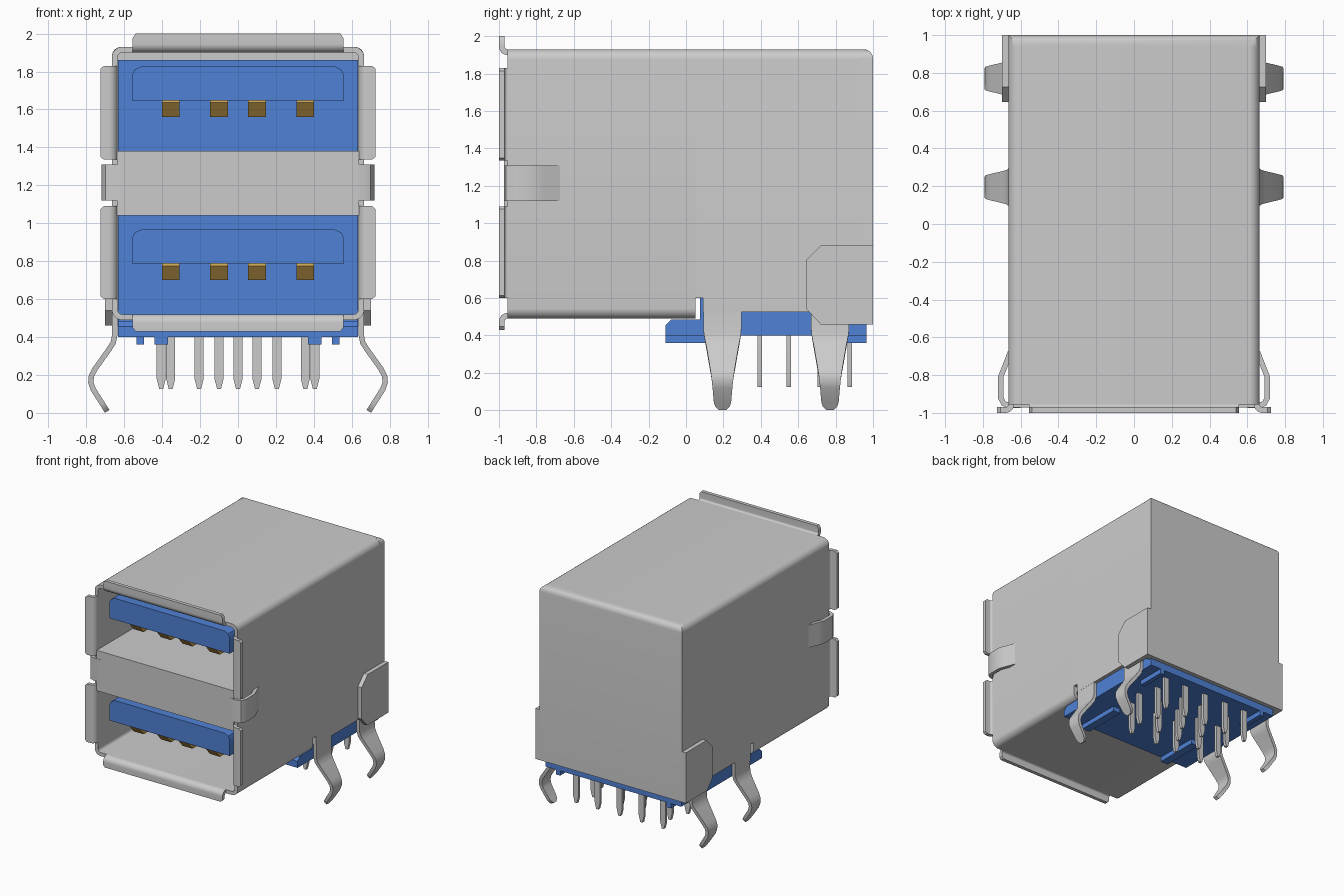
import bpy, bmesh, math
from mathutils import Vector

if "Cube" in bpy.data.objects:
    bpy.data.objects.remove(bpy.data.objects["Cube"], do_unlink=True)


def material(name, rgb):
    m = bpy.data.materials.new(name)
    m.use_nodes = True
    m.diffuse_color = (*rgb, 1)
    bsdf = m.node_tree.nodes["Principled BSDF"]
    bsdf.inputs["Base Color"].default_value = (*rgb, 1)
    bsdf.inputs["Roughness"].default_value = 0.6
    return m


STEEL = material("steel grey", (0.6, 0.6, 0.6))
BLUE = material("plastic blue", (0.08, 0.22, 0.67))
GOLD = material("contact gold", (0.65, 0.40, 0.09))


def place(axis, u, v, d):
    # 2D profile point (u, v) at depth d along the given axis
    return {"x": (d, u, v), "y": (u, d, v), "z": (u, v, d)}[axis]


def finish(name, bm, mat):
    bmesh.ops.recalc_face_normals(bm, faces=bm.faces)
    me = bpy.data.meshes.new(name)
    bm.to_mesh(me)
    bm.free()
    ob = bpy.data.objects.new(name, me)
    bpy.context.collection.objects.link(ob)
    me.materials.append(mat)
    bpy.ops.object.select_all(action="DESELECT")
    ob.select_set(True)
    bpy.context.view_layer.objects.active = ob
    bpy.ops.object.shade_smooth_by_angle(angle=math.radians(35))


def prism(name, pts, axis, a, b, mat):
    bm = bmesh.new()
    lo = [bm.verts.new(place(axis, u, v, a)) for u, v in pts]
    hi = [bm.verts.new(place(axis, u, v, b)) for u, v in pts]
    bm.faces.new(lo)
    bm.faces.new(hi)
    for i in range(len(pts)):
        j = (i + 1) % len(pts)
        bm.faces.new((lo[i], lo[j], hi[j], hi[i]))
    finish(name, bm, mat)


def box(name, x, y, z, mat):
    prism(name, [(x[0], y[0]), (x[1], y[0]), (x[1], y[1]), (x[0], y[1])], "z", *z, mat)


def fillet(pts, r, closed=False, n=6):
    # round the corners of a path
    out = []
    for i, p in enumerate(pts):
        if not closed and i in (0, len(pts) - 1):
            out.append(tuple(p))
            continue
        p = Vector(p)
        d0 = (Vector(pts[i - 1]) - p).normalized()
        d1 = (Vector(pts[(i + 1) % len(pts)]) - p).normalized()
        half = d0.angle(d1) / 2
        t = r / math.tan(half)
        c = p + (d0 + d1).normalized() * (r / math.sin(half))
        s, e = p + d0 * t - c, p + d1 * t - c
        for k in range(n + 1):
            out.append(tuple(c + s.lerp(e, k / n).normalized() * r))
    return out


def ribbon(name, path, t, axis, spans, mat, closed=False):
    # bent sheet following a path; spans holds one (a, b) width, or one per point
    n = len(path)
    if isinstance(spans, tuple):
        spans = [spans] * n
    bm = bmesh.new()
    rings = []
    for i in range(n):
        p = Vector(path[i])
        before = (p - Vector(path[i - 1])).normalized() if closed or i > 0 else None
        after = (Vector(path[(i + 1) % n]) - p).normalized() if closed or i < n - 1 else before
        before = before or after
        d = (before + after).normalized()
        off = Vector((-d.y, d.x)) * (t / 2 / max(d.dot(after), 0.4))
        l, r = p + off, p - off
        a, b = spans[i]
        rings.append([bm.verts.new(place(axis, q.x, q.y, w)) for q, w in
                      ((l, a), (r, a), (r, b), (l, b))])
    for i in range(n if closed else n - 1):
        A, B = rings[i], rings[(i + 1) % n]
        for k in range(4):
            m = (k + 1) % 4
            bm.faces.new((A[k], A[m], B[m], B[k]))
    if not closed:
        bm.faces.new(rings[0])
        bm.faces.new(rings[-1])
    finish(name, bm, mat)


def flare(name, path, axis, a, b):
    # lip whose outermost edge has slightly clipped corners
    path = fillet(path, 0.03)
    (u0, v0), (u1, v1) = path[-2:]
    k = 0.6
    path.insert(-1, (u0 + (u1 - u0) * k, v0 + (v1 - v0) * k))
    spans = [(a, b)] * (len(path) - 1) + [(a + 0.015, b - 0.015)]
    ribbon(name, path, 0.03, axis, spans, STEEL)


# Sheet metal shell: closed tube in front, open underneath behind
X, TOP, BOT = 0.65, 1.915, 0.505
ribbon("shell_front", fillet([(-X, BOT), (X, BOT), (X, TOP), (-X, TOP)], 0.04, True),
       0.03, "y", (-0.955, 0.05), STEEL, closed=True)
for name, low, y in (("shell_slot", 0.60, (0.05, 0.09)), ("shell_rear", 0.525, (0.09, 0.94))):
    ribbon(name, fillet([(-X, low), (-X, TOP), (X, TOP), (X, low)], 0.04), 0.03, "y", y, STEEL)

# Rear wall with rounded top edges
bm = bmesh.new()
bmesh.ops.create_cube(bm, size=1)
for v in bm.verts:
    v.co = (v.co.x * 1.33, 0.97 + v.co.y * 0.06, 1.195 + v.co.z * 1.47)
top = [e for e in bm.edges if all(v.co.z > 1.9 for v in e.verts)
       and not all(v.co.y < 0.95 for v in e.verts)]
bmesh.ops.bevel(bm, geom=top, offset=0.05, segments=6, profile=0.5, affect="EDGES")
finish("rear_wall", bm, STEEL)

# Front lips above and below
flare("top_lip", [(-0.93, TOP), (-0.985, TOP), (-0.985, 2.0)], "x", -0.555, 0.555)
flare("bottom_lip", [(-0.93, BOT), (-0.985, BOT), (-0.985, 0.43)], "x", -0.555, 0.555)

# Divider between the two ports
box("port_divider", (-0.637, 0.637), (-0.972, 0.1), (1.04, 1.38), STEEL)

# Housing: tall rear block with a low base reaching forward under the shell
prism("housing", [(-0.11, 0.40), (0.965, 0.40), (0.965, 1.86), (0.075, 1.86), (0.075, 0.485),
                  (-0.08, 0.485), (-0.11, 0.455)], "x", -0.632, 0.632, BLUE)

# Tongue and spring contacts of each port
for port, z in (("lower", 0.0), ("upper", 0.86)):
    prism(port + "_tongue",
          [(-0.56, 0.787 + z), (0.56, 0.787 + z), (0.56, 0.92 + z), (0.545, 0.95 + z),
           (0.51, 0.967 + z), (-0.51, 0.967 + z), (-0.545, 0.95 + z), (-0.56, 0.92 + z)],
          "y", -0.91, 0.1, BLUE)
    for x in (-0.355, -0.1, 0.1, 0.355):
        path = [(0.1, 0.776 + z), (-0.55, 0.772 + z), (-0.74, 0.711 + z),
                (-0.81, 0.711 + z), (-0.87, 0.782 + z)]
        ribbon(port + "_contact", path, 0.02, "x", (x - 0.047, x + 0.047), GOLD)

# Parts repeated on both sides
LEG = [(0.65, 0.56, 0.103), (0.65, 0.41, 0.1), (0.658, 0.37, 0.093), (0.68, 0.335, 0.086),
       (0.755, 0.23, 0.068), (0.773, 0.195, 0.062), (0.776, 0.16, 0.057), (0.764, 0.125, 0.053),
       (0.715, 0.048, 0.046), (0.701, 0.026, 0.038), (0.69, 0.008, 0.018)]
for side, s in (("left", 1), ("right", -1)):
    # side lips next to each port
    for lo, hi in ((0.60, 1.09), (1.335, 1.83)):
        flare(side + "_lip", [(s * X, -0.93), (s * X, -0.985), (s * 0.725, -0.985)], "z", lo, hi)
    # divider clip wrapped round the shell
    clip = [(0.60, -0.96), (0.665, -0.96), (0.69, -0.95), (0.706, -0.92), (0.706, -0.81),
            (0.69, -0.77), (0.655, -0.68)]
    ribbon(side + "_clip", [(s * x, y) for x, y in clip], 0.028, "z", (1.12, 1.31), STEEL)
    # rear wall flap folded on to the side
    prism(side + "_flap", [(1.0, 0.46), (0.72, 0.46), (0.645, 0.54), (0.645, 0.805),
                           (0.725, 0.885), (1.0, 0.885)], "x", s * 0.66, s * 0.70, STEEL)
    # bent mounting legs
    for y in (0.195, 0.77):
        ribbon(side + "_leg", [(s * x, z) for x, z, w in LEG], 0.028, "y",
               [(y - w, y + w) for x, z, w in LEG], STEEL)
    # standoff ribs under the housing
    for x0, x1, y0, y1 in ((0.37, 0.44, -0.11, 0.27), (0.495, 0.535, 0.72, 0.965)):
        box(side + "_standoff", (s * x0, s * x1), (y0, y1), (0.36, 0.41), BLUE)

# Solder pins in alternating rows of four and five
FOUR, FIVE = (-0.355, -0.1, 0.1, 0.355), (-0.405, -0.205, 0, 0.205, 0.405)
for y, row in ((0.395, FOUR), (0.55, FIVE), (0.715, FOUR), (0.875, FIVE)):
    for x in row:
        prism("pin", [(x - 0.024, 0.42), (x - 0.024, 0.18), (x - 0.01, 0.125), (x + 0.01, 0.125),
                      (x + 0.024, 0.18), (x + 0.024, 0.42)], "y", y - 0.012, y + 0.012, STEEL)
